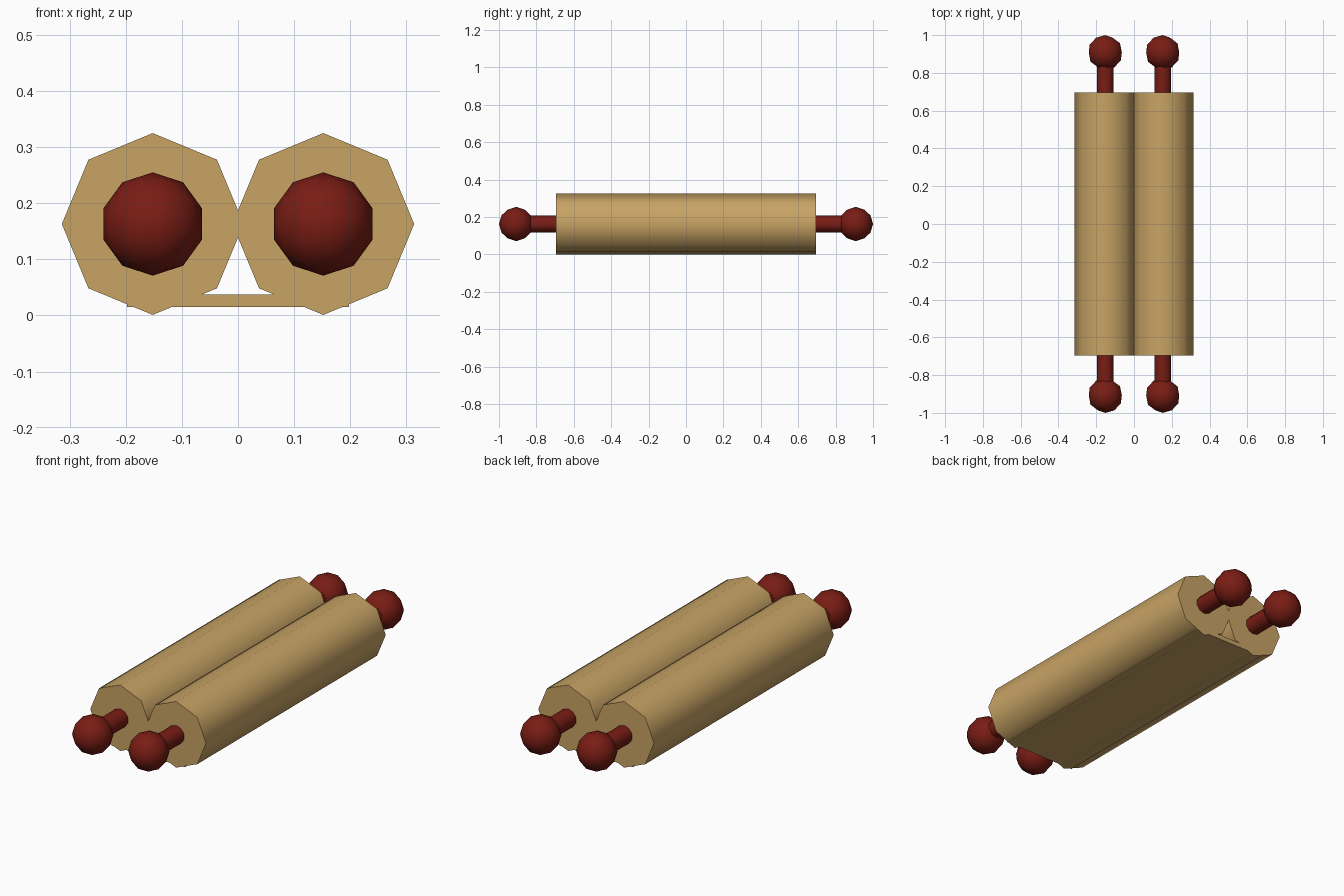
import bpy, math

if "Cube" in bpy.data.objects:
    bpy.data.objects.remove(bpy.data.objects["Cube"])

ROLL_X, AXIS_Z = 0.152, 0.163


def material(name, color):
    m = bpy.data.materials.new(name)
    m.diffuse_color = color
    m.use_nodes = True
    m.node_tree.nodes["Principled BSDF"].inputs["Base Color"].default_value = m.diffuse_color
    return m


paper = material("parchment", (0.58, 0.37, 0.13, 1))
wood = material("red_wood", (0.19, 0.012, 0.007, 1))


def finish(name, mat, angle=60):
    ob = bpy.context.object
    ob.name = name
    ob.data.materials.append(mat)
    bpy.ops.object.shade_smooth_by_angle(angle=math.radians(angle))
    return ob


def rod(name, sides, radius, length, x, mat):
    bpy.ops.mesh.primitive_cylinder_add(
        vertices=sides, radius=radius, depth=length,
        location=(x, 0, AXIS_Z), rotation=(math.pi / 2, 0, 0))
    return finish(name, mat)


for side, sx in (("left", -1), ("right", 1)):
    x = sx * ROLL_X
    # Rolled parchment and the spindle running through it
    rod(side + "_roll", 8, 0.162, 1.392, x, paper)
    rod(side + "_spindle", 10, 0.045, 1.76, x, wood)
    # Ball knobs on both spindle ends
    for end, sy in (("front", -1), ("back", 1)):
        bpy.ops.mesh.primitive_ico_sphere_add(
            subdivisions=2, radius=0.092,
            location=(x, sy * 0.908, AXIS_Z), rotation=(math.pi / 2, 0, 0))
        finish(f"{side}_{end}_knob", wood)

# Flat sheet joining the two rolls underneath
bpy.ops.mesh.primitive_cube_add(size=1, location=(0, 0, 0.026))
sheet = finish("joining_sheet", paper, 30)
sheet.scale = (0.396, 1.392, 0.022)
